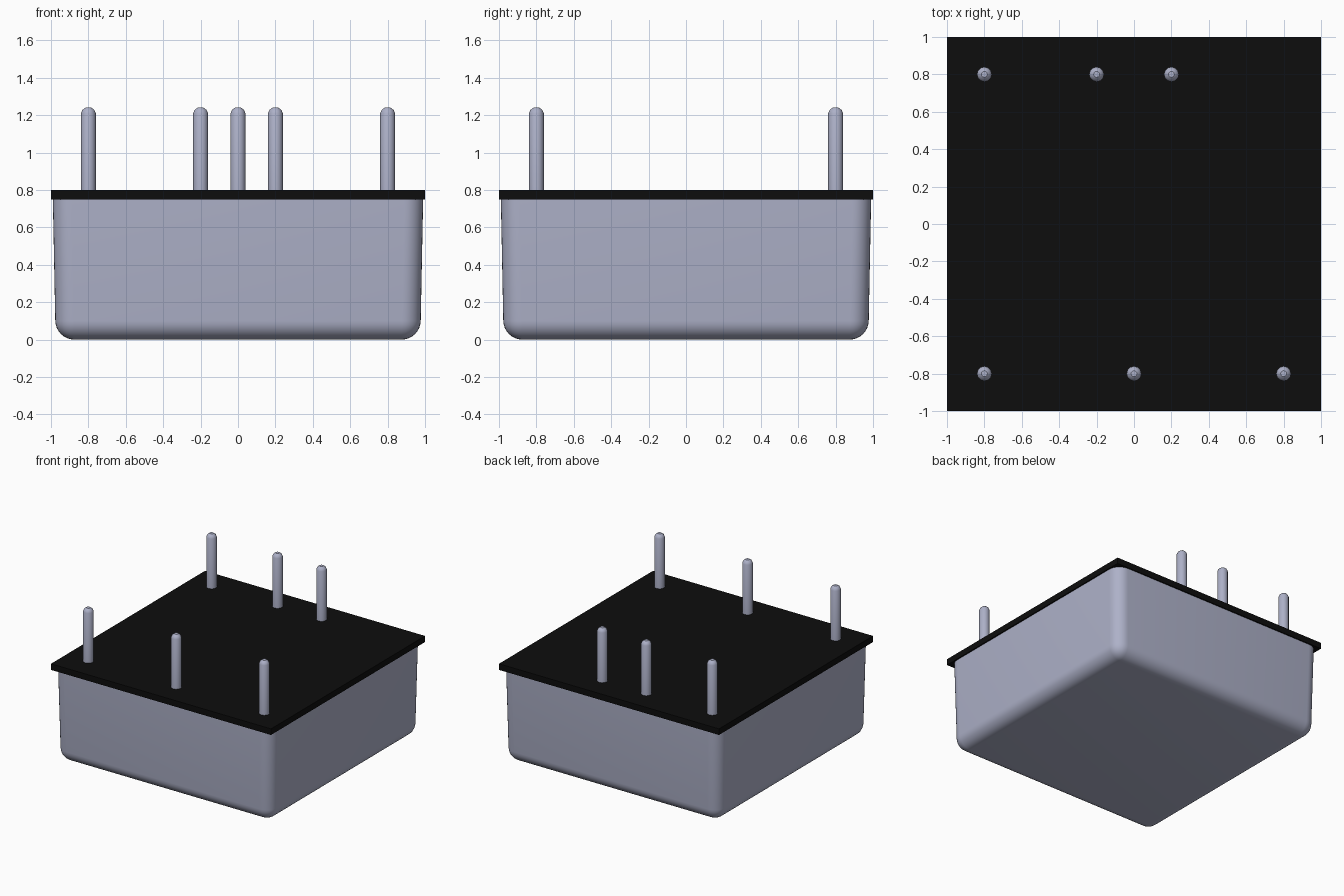
import bpy, bmesh, math

cube = bpy.data.objects.get("Cube")
if cube:
    bpy.data.objects.remove(cube, do_unlink=True)


def material(name, rgb):
    m = bpy.data.materials.new(name)
    m.use_nodes = True
    m.diffuse_color = (*rgb, 1)
    bsdf = next(n for n in m.node_tree.nodes if n.type == 'BSDF_PRINCIPLED')
    bsdf.inputs["Base Color"].default_value = (*rgb, 1)
    return m


METAL = material("blue grey metal", (0.42, 0.44, 0.58))
BLACK = material("black", (0.004, 0.004, 0.004))


def add_object(name, bm, mat, smooth_angle=None):
    bmesh.ops.recalc_face_normals(bm, faces=bm.faces)
    mesh = bpy.data.meshes.new(name)
    bm.to_mesh(mesh)
    bm.free()
    mesh.materials.append(mat)
    ob = bpy.data.objects.new(name, mesh)
    bpy.context.collection.objects.link(ob)
    if smooth_angle:
        bpy.ops.object.select_all(action='DESELECT')
        ob.select_set(True)
        bpy.context.view_layer.objects.active = ob
        bpy.ops.object.shade_smooth_by_angle(angle=math.radians(smooth_angle))
    return ob


def tapered_box(z0, z1, half0, half1):
    bm = bmesh.new()
    bmesh.ops.create_cube(bm, size=2)
    for v in bm.verts:
        top = v.co.z > 0
        half = half1 if top else half0
        v.co = (v.co.x * half, v.co.y * half, z1 if top else z0)
    return bm


# Tapered can with rounded upright and bottom edges
bm = tapered_box(0.0, 0.755, 0.975, 0.99)
edges = [e for e in bm.edges if min(v.co.z for v in e.verts) < 0.1]
bmesh.ops.bevel(bm, geom=edges, offset=0.1, offset_type='OFFSET',
                segments=8, profile=0.5, affect='EDGES')
add_object("case_body", bm, METAL, 35)

# Flat square cover plate
add_object("cover_plate", tapered_box(0.75, 0.8, 1.0, 1.0), BLACK)


# Round pins with domed tips
PIN_PROFILE = [(0.04, 0.78), (0.04, 1.21), (0.032, 1.228), (0.016, 1.24)]
SIDES = 12


def pin(name, x, y):
    bm = bmesh.new()
    rings = []
    for r, z in PIN_PROFILE:
        rings.append([bm.verts.new((x + r * math.cos(math.tau * i / SIDES),
                                    y + r * math.sin(math.tau * i / SIDES), z))
                      for i in range(SIDES)])
    for low, high in zip(rings, rings[1:]):
        for i in range(SIDES):
            j = (i + 1) % SIDES
            bm.faces.new((low[i], low[j], high[j], high[i]))
    bm.faces.new(rings[0])
    bm.faces.new(rings[-1])
    add_object(name, bm, METAL, 35)


for row, y, xs in (("front", -0.8, (-0.8, 0.0, 0.8)),
                   ("back", 0.8, (-0.8, -0.2, 0.2))):
    for n, x in enumerate(xs, 1):
        pin(f"{row}_pin_{n}", x, y)
